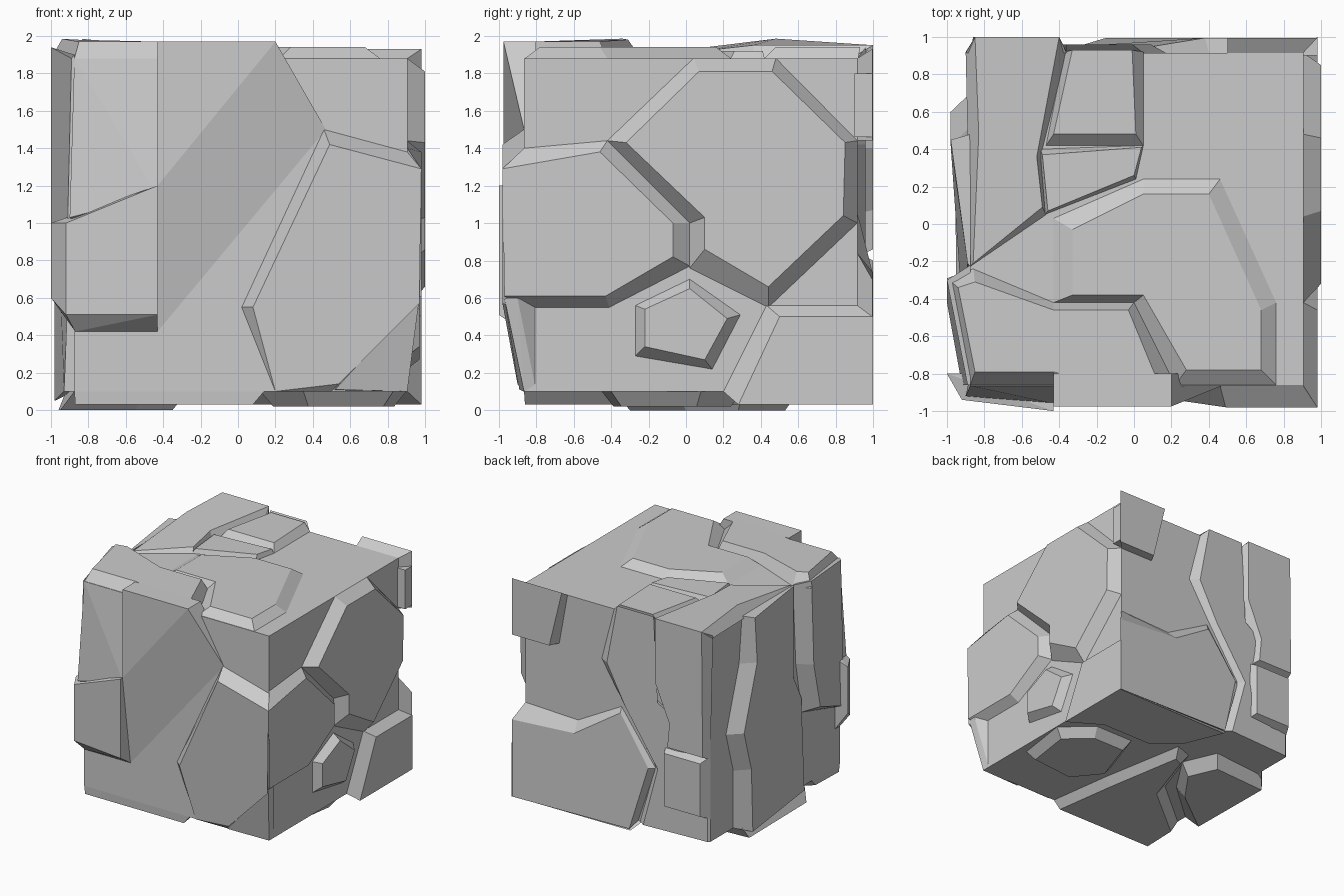
import bpy, bmesh
from mathutils import Vector

# Face frames: (u, v, w) -> xyz, with w the outward distance from the origin plane
FRAMES = {
    'right': lambda u, v, w: (w, u, v),
    'left': lambda u, v, w: (-w, u, v),
    'front': lambda u, v, w: (u, -w, v),
    'back': lambda u, v, w: (u, w, v),
    'top': lambda u, v, w: (u, v, w),
    'bottom': lambda u, v, w: (u, v, w),
}
# Distance of each core face
CORE = dict(right=.905, left=.875, front=.865, back=.915, top=1.88, bottom=.10)


def finish(name, bm):
    bmesh.ops.recalc_face_normals(bm, faces=bm.faces)
    me = bpy.data.meshes.new(name)
    bm.to_mesh(me)
    bm.free()
    ob = bpy.data.objects.new(name, me)
    bpy.context.collection.objects.link(ob)
    return ob


def inset(pts, d):
    """Mitred inset of a 2D outline."""
    n = len(pts)
    p = [Vector(q[:2]) for q in pts]
    area = sum(p[i].x * p[(i + 1) % n].y - p[(i + 1) % n].x * p[i].y for i in range(n))
    s = 1 if area > 0 else -1
    out = []
    for i in range(n):
        a = (p[i] - p[i - 1]).normalized()
        b = (p[(i + 1) % n] - p[i]).normalized()
        na, nb = Vector((-a.y, a.x)) * s, Vector((-b.y, b.x)) * s
        out.append(tuple(p[i] + (na + nb) * d / max(.4, 1 + na.dot(nb))))
    return out


def plate(name, side, base, top, w):
    """Raised slab: base outline on the core, top outline at w (or its own height)."""
    if not isinstance(top, list):
        top = inset(base, top)
    f = FRAMES[side]
    bm = bmesh.new()
    lo = [bm.verts.new(f(q[0], q[1], CORE[side])) for q in base]
    hi = [bm.verts.new(f(q[0], q[1], q[2] if len(q) > 2 else w)) for q in top]
    n = len(lo)
    bm.faces.new(lo)
    bm.faces.new(hi)
    for i in range(n):
        j = (i + 1) % n
        bm.faces.new((lo[i], lo[j], hi[j], hi[i]))
    return finish(name, bm)


def hull(name, pts):
    bm = bmesh.new()
    for p in pts:
        bm.verts.new(p)
    bmesh.ops.convex_hull(bm, input=bm.verts)
    bmesh.ops.dissolve_limit(bm, angle_limit=.01, verts=bm.verts, edges=bm.edges)
    return finish(name, bm)


# Core cube
hull('core', [(x, y, z) for x in (-.875, .905) for y in (-.865, .915) for z in (.1, 1.88)])

# Right side slabs
plate('right_large_slab', 'right',
      [(.04, 1.88), (.48, 1.88), (.915, 1.44), (.915, 1.0), (.44, .55), (.02, .76), (.02, 1.0), (-.42, 1.44)],
      [(.07, 1.81), (.46, 1.81), (.85, 1.43), (.84, 1.04), (.44, .66), (.10, .86), (.10, 1.03), (-.32, 1.43)], 1.0)
plate('right_front_slab', 'right',
      [(-.865, 1.40), (-.42, 1.44), (.02, 1.0), (.02, .77), (-.41, .55), (-.865, .55)],
      [(-.98, 1.29), (-.46, 1.38), (-.07, 1.0), (-.07, .82), (-.43, .61), (-.97, .61)], .98)
plate('right_pentagon', 'right',
      [(-.27, .56), (.02, .70), (.29, .51), (.14, .22), (-.27, .29)],
      [(-.22, .54), (.02, .65), (.22, .49), (.10, .27), (-.22, .34)], .97)
plate('right_low_slab', 'right',
      [(.43, .56), (.915, .56), (.915, .1), (.20, .1)],
      [(.50, .50), (1.0, .50), (1.0, .03), (.28, .03)], .98)

# Front side slabs
plate('front_right_slab', 'front',
      [(.46, 1.50), (.905, 1.38), (.905, .55), (.50, .10), (.20, .10), (.02, .55)],
      [(.49, 1.42), (.98, 1.29), (.97, .57), (.54, .14, .90), (.20, .10, .87), (.08, .55, .92)], .98)
hull('front_right_corner', [(.97, -.97, .60), (.52, -.89, .11), (.905, -.865, .1), (.97, -.9, .6),
                            (.5, -.8, .1), (.9, -.8, .1), (.9, -.8, .6)])
hull('front_upper_slab', [(-.43, -.975, 1.97), (.2, -.975, 1.97), (-.43, -.975, 1.2), (-.43, -.865, .42),
                          (.47, -.865, 1.5), (-.43, -.8, 1.97), (.2, -.8, 1.97), (.47, -.8, 1.5), (-.43, -.8, .42)])
hull('front_left_column', [(-.875, -.865, 1.88), (-.43, -.865, 1.88), (-.90, -.92, 1.03), (-.43, -.96, 1.15),
                           (-.875, -.8, 1.88), (-.43, -.8, 1.88), (-.87, -.8, 1.0), (-.43, -.8, 1.0)])
hull('front_left_block', [(-.92, -.94, 1.0), (-.43, -1, 1.2), (-.43, -1, .51), (-.92, -.94, .51), (-.87, -.865, .42),
                          (-.43, -.865, .42), (-1, -.80, 1.0), (-1, -.80, .6), (-.43, -.8, 1.2), (-.87, -.8, .42)])

# Top slabs
plate('top_centre_slab', 'top',
      [(-.43, .03), (.05, .24), (.46, .24), (.76, -.42), (.76, -.86), (.22, -.86), (0, -.42), (-.43, -.42)],
      [(-.33, -.03), (.05, .16), (.40, .16), (.68, -.46), (.68, -.78), (.28, -.78), (.05, -.38), (-.33, -.38)], 1.94)
plate('top_front_slab', 'top',
      [(-1, -.29), (-.86, -.24), (-.43, -.42), (0, -.42), (.22, -.86), (-.43, -.86), (-.875, -.86)],
      [(-.94, -.34, 1.985), (-.85, -.31, 1.98), (-.43, -.46), (-.03, -.46), (.18, -.97), (-.43, -.79), (-.85, -.79)], 1.97)
hull('top_front_edge', [(x, y, z) for x in (-.43, .2) for y, z in ((-.975, 1.97), (-.8, 1.97), (-.8, 1.85))])
plate('top_left_slab', 'top',
      [(-.88, -.23), (-.89, .48), (-.90, .92), (-.36, .92), (-.50, .36), (-.47, .05)],
      [(-.86, -.21, 1.90), (-.83, .48, 1.985), (-.85, 1.0), (-.40, 1.0), (-.52, .36), (-.49, .09, 1.92)], 1.95)
plate('top_low_patch', 'top',
      [(-.48, .05), (.01, .24), (.05, .42), (-.50, .40)],
      [(-.46, .07), (.00, .26), (.04, .41), (-.49, .37)], 1.92)
plate('top_back_block', 'top',
      [(-.47, .42), (.05, .42), (.05, .92), (-.37, .92)],
      [(-.43, .48), (.01, .48), (-.01, .93), (-.33, .93)], 1.94)

# Back slabs: left strip, middle band, low slab, corner and small block
plate('back_left_strip', 'back',
      [(-.88, .1), (-.90, 1.9), (-.36, 1.9), (-.36, 1.40), (-.50, 1.05), (-.47, .82), (-.875, .82), (-.875, .1)][1:7],
      [(-.85, 1.95), (-.40, 1.95), (-.40, 1.40), (-.54, 1.07), (-.52, .86), (-.86, .86)], 1.0)
plate('back_middle_band', 'back',
      [(.05, 1.88), (.17, 1.42), (-.03, 1.10), (-.35, .62), (-.20, .1), (-.875, .1), (-.875, .9), (-.36, 1.2), (-.36, 1.88)],
      [(-.01, 1.94), (.09, 1.42), (-.09, 1.08), (-.40, .62), (-.26, .1), (-.86, .1, .93), (-.86, .9, .93), (-.40, 1.2), (-.36, 1.94)], .96)
plate('back_low_slab', 'back',
      [(.905, .84), (.40, .82), (-.02, 1.05), (-.35, .60), (-.18, .1), (.905, .1)],
      [(.98, .70), (.38, .74), (-.02, 1.0, .93), (-.30, .60, .95), (-.15, .05), (.98, .03)], .995)
plate('back_small_block', 'back',
      [(-.875, .84), (-.45, .84), (-.45, .30), (-.875, .30)], .04, 1.0)
plate('back_top_corner', 'back',
      [(.905, 1.88), (.50, 1.88), (.58, 1.44), (.905, 1.44)],
      [(.98, 1.93), (.50, 1.93), (.62, 1.44), (.98, 1.44)], .995)
hull('right_back_corner', [(x, y, z) for x in (.88, .98) for y in (.90, .995) for z in (1.46, 1.80)])

# Left side slabs
plate('left_middle_slab', 'left',
      [(.48, 1.9), (.52, 1.5), (.70, .95), (.60, .6), (.60, .1), (-.30, .1), (-.30, .9), (-.23, 1.1), (-.23, 1.9)],
      [(.45, 1.9), (.42, 1.5), (.60, .95), (.50, .6), (.48, .05), (-.30, .1, .93), (-.30, .9, .9), (-.21, 1.1, .89), (-.21, 1.9, .89)], .98)
plate('left_front_slab', 'left',
      [(-.22, 1.9), (-.26, 1.2), (-.34, .75), (-.86, .60), (-.86, 1.9)],
      [(-.30, 1.94), (-.33, 1.2), (-.42, .80), (-.86, .62, .92), (-.86, 1.88, .89)], 1.0)

# Bottom slabs
plate('bottom_right_slab', 'bottom',
      [(.83, -.40), (.90, .08), (.65, .30), (.28, .30), (.12, -.17), (.35, -.45)], .06, .02)
plate('bottom_back_slab', 'bottom',
      [(.905, .20), (.905, .915), (-.22, .915), (-.05, .55), (.20, .38), (.68, .38)],
      [(.98, .28), (.98, .99), (-.15, .98), (0, .62), (.22, .45), (.70, .45)], .03)
plate('bottom_left_slab', 'bottom',
      [(-.92, .55), (-.40, .60), (-.27, .30), (-.50, -.05), (-.875, -.38)],
      [(-.96, .50), (-.46, .53), (-.35, .28), (-.55, 0), (-.95, -.30)], 0.0)
plate('bottom_front_slab', 'bottom',
      [(.14, -.865), (.06, -.30), (-.08, .48), (-.24, .42), (-.42, -.10), (-.875, -.48), (-.875, -.865)],
      [(.08, -.86), (0, -.30), (-.12, .40), (-.20, .36), (-.37, -.15), (-.86, -.55), (-.87, -.86)], .03)
